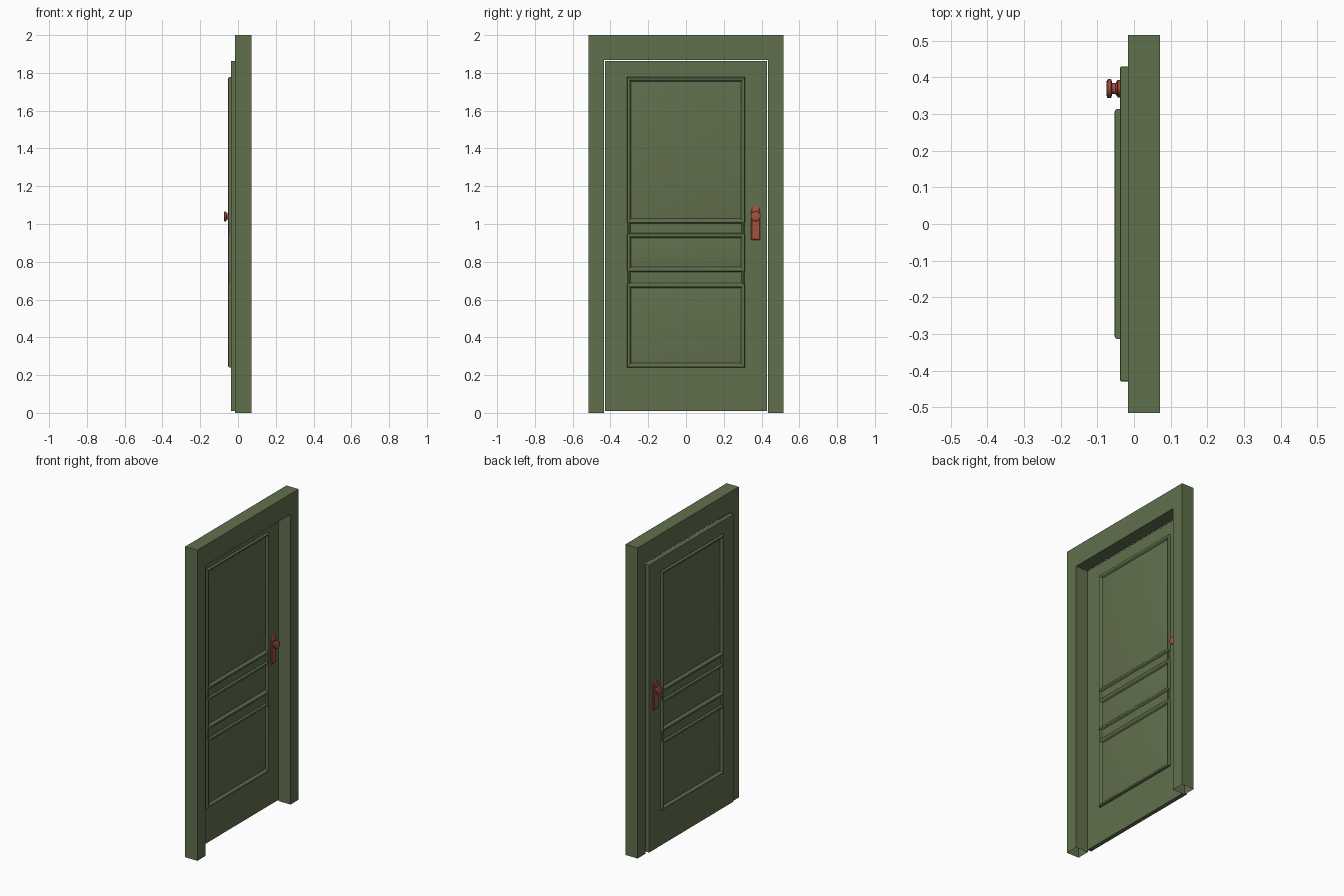
import bpy, bmesh, math

if "Cube" in bpy.data.objects:
    bpy.data.objects.remove(bpy.data.objects["Cube"])

CX = -0.024   # middle plane of the door leaf
HT = 0.014    # half thickness of the leaf


def material(name, rgb):
    m = bpy.data.materials.new(name)
    m.diffuse_color = (*rgb, 1)
    m.use_nodes = True
    m.node_tree.nodes["Principled BSDF"].inputs["Base Color"].default_value = m.diffuse_color
    return m


PAINT = material("green_paint", (0.12, 0.16, 0.075))
METAL = material("copper", (0.36, 0.085, 0.05))


def finish(name, bm, mat, mirror=False, bevel=0, smooth=None):
    """Turn a bmesh into an object; mirror copies it to the other door face."""
    bmesh.ops.recalc_face_normals(bm, faces=bm.faces)
    me = bpy.data.meshes.new(name)
    bm.to_mesh(me)
    bm.free()
    me.materials.append(mat)
    ob = bpy.data.objects.new(name, me)
    bpy.context.collection.objects.link(ob)
    ob.location.x = CX if mirror else 0
    if bevel:
        b = ob.modifiers.new("bevel", "BEVEL")
        b.width, b.segments = bevel, 2
        b.limit_method = "ANGLE"
    if mirror:
        ob.modifiers.new("mirror", "MIRROR").use_axis[0] = True
    if smooth:
        bpy.context.view_layer.objects.active = ob
        bpy.ops.object.select_all(action="DESELECT")
        ob.select_set(True)
        bpy.ops.object.shade_smooth_by_angle(angle=math.radians(smooth))
    return ob


def loft(bm, rings):
    """Skin closed rings of points and cap both ends."""
    loops = [[bm.verts.new(p) for p in r] for r in rings]
    n = len(loops[0])
    for a, b in zip(loops, loops[1:]):
        for i in range(n):
            bm.faces.new((a[i], a[(i + 1) % n], b[(i + 1) % n], b[i]))
    bm.faces.new(loops[0])
    bm.faces.new(loops[-1])


def panel(name, half_w, z0, z1, profile):
    """Rectangular moulding stepping inwards: profile of (inset, height)."""
    bm = bmesh.new()
    loft(bm, [[(-HT - h, y, z) for y, z in
               ((-half_w + d, z0 + d), (half_w - d, z0 + d),
                (half_w - d, z1 - d), (-half_w + d, z1 - d))]
              for d, h in profile])
    finish(name, bm, PAINT, mirror=True, smooth=35)


# Surrounding frame, an upside-down U left open under its feet
bm = bmesh.new()
outline = [(-0.515, 0), (-0.515, 2), (0.515, 2), (0.515, 0),
           (0.433, 0), (0.433, 1.868), (-0.433, 1.868), (-0.433, 0)]
back = [bm.verts.new((-0.016, y, z)) for y, z in outline]
front = [bm.verts.new((0.071, y, z)) for y, z in outline]
for ring in (back, front):
    for q in ((0, 1, 6, 7), (1, 2, 5, 6), (2, 3, 4, 5)):
        bm.faces.new([ring[i] for i in q])
for i in (0, 1, 2, 4, 5, 6):
    bm.faces.new((back[i], back[i + 1], front[i + 1], front[i]))
finish("door_frame", bm, PAINT)

# Door leaf
bm = bmesh.new()
loft(bm, [[(x, -0.429, 0.01), (x, 0.429, 0.01), (x, 0.429, 1.863), (x, -0.429, 1.863)]
          for x in (CX - HT, CX + HT)])
finish("door_leaf", bm, PAINT, bevel=0.003)

# Three raised panels with rounded mouldings
RAISED = [(0, -0.002), (0, 0.009), (0.003, 0.0135), (0.007, 0.015), (0.011, 0.0145),
          (0.015, 0.011), (0.017, 0.006), (0.022, 0.001), (0.05, 0.006)]
panel("upper_panel", 0.313, 1.007, 1.777, RAISED)
panel("middle_panel", 0.313, 0.750, 0.948, RAISED)
panel("lower_panel", 0.313, 0.241, 0.683, RAISED)

# Flat rails between the panels
FLAT = [(0, -0.002), (0, 0.009), (0.003, 0.013), (0.008, 0.014), (0.012, 0.011),
        (0.015, 0.005), (0.016, 0.005)]
panel("upper_rail", 0.309, 0.938, 1.017, FLAT)
panel("lower_rail", 0.309, 0.673, 0.760, FLAT)

# Handle plate: straight sides with an arched top
KY, KZ = 0.369, 1.04
arch = [(KY - 0.024, 0.916), (KY + 0.024, 0.916)]
arch += [(KY + 0.024 * math.cos(a), 1.055 + 0.046 * math.sin(a))
         for a in (math.pi * i / 16 for i in range(17))]
bm = bmesh.new()
loft(bm, [[(x, KY + (y - KY) * s, 1.0 + (z - 1.0) * t) for y, z in arch]
          for x, s, t in ((-HT + 0.002, 1, 1), (-HT - 0.006, 1, 1), (-HT - 0.009, 0.85, 0.95))])
finish("handle_plate", bm, METAL, mirror=True, smooth=35)

# Turned knob, lathed around the x axis
KNOB = [(0.004, 0.019), (0.011, 0.019), (0.012, 0.015), (0.022, 0.015), (0.023, 0.023),
        (0.025, 0.026), (0.033, 0.026), (0.036, 0.023), (0.037, 0.014)]
bm = bmesh.new()
loft(bm, [[(-HT - d, KY + r * math.cos(a), KZ + r * math.sin(a))
           for a in (math.tau * i / 24 for i in range(24))] for d, r in KNOB])
finish("door_knob", bm, METAL, mirror=True, smooth=40)
